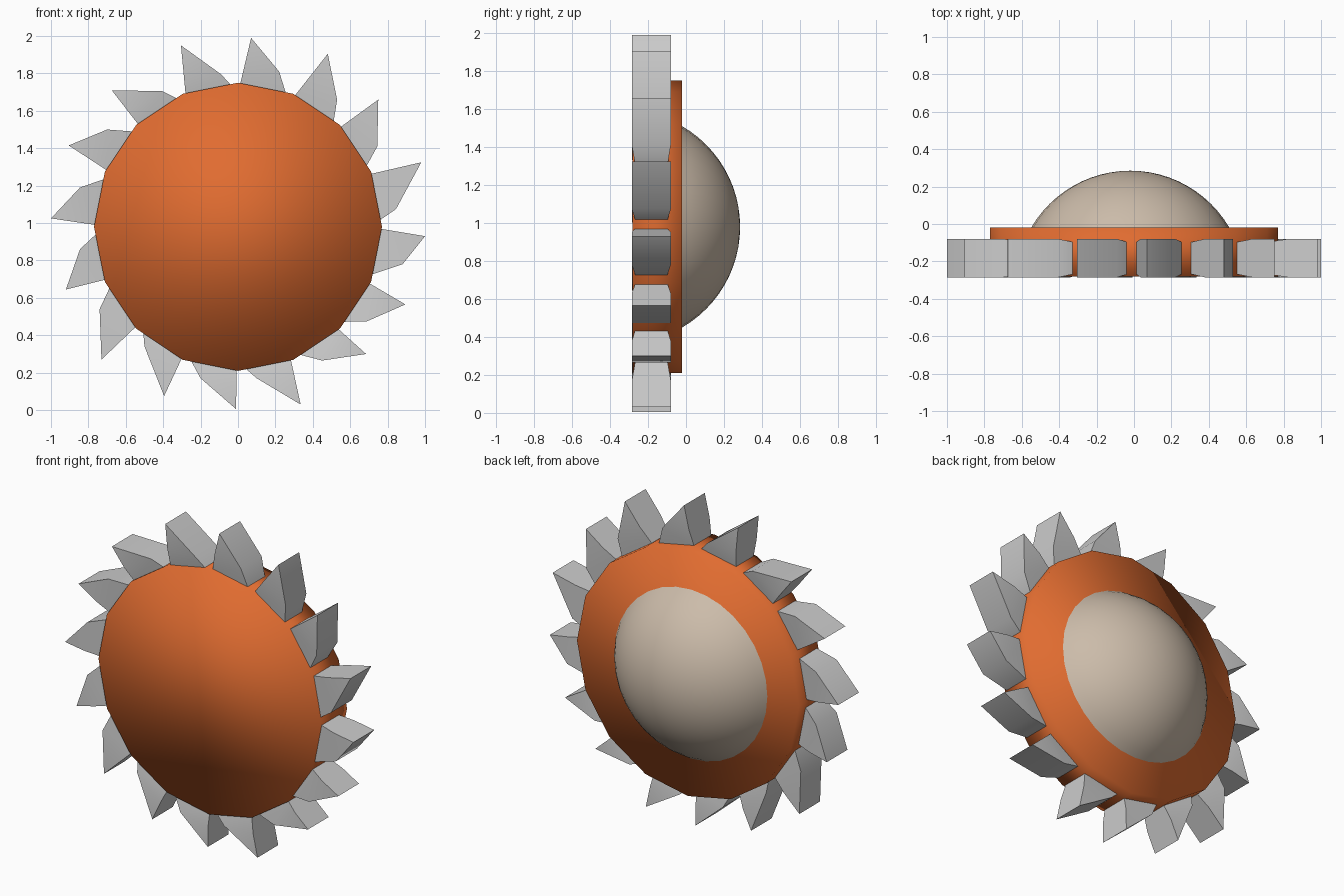
import bpy, bmesh
from math import sin, cos, pi, radians, asin
from mathutils import Vector

if "Cube" in bpy.data.objects:
    bpy.data.objects.remove(bpy.data.objects["Cube"])

CZ = 0.98      # hub height
R = 0.77       # hub radius


def make(name, verts, faces, color=None, smooth=None):
    me = bpy.data.meshes.new(name)
    me.from_pydata(verts, [], faces)
    bm = bmesh.new()
    bm.from_mesh(me)
    bmesh.ops.recalc_face_normals(bm, faces=bm.faces)
    bm.to_mesh(me)
    bm.free()
    ob = bpy.data.objects.new(name, me)
    bpy.context.collection.objects.link(ob)
    if color:
        mat = bpy.data.materials.new(name + "_paint")
        mat.diffuse_color = color
        mat.use_nodes = True
        mat.node_tree.nodes["Principled BSDF"].inputs["Base Color"].default_value = mat.diffuse_color
        me.materials.append(mat)
    bpy.ops.object.select_all(action='DESELECT')
    ob.select_set(True)
    bpy.context.view_layer.objects.active = ob
    if smooth is None:
        bpy.ops.object.shade_smooth()
    else:
        bpy.ops.object.shade_smooth_by_angle(angle=radians(smooth))
    return ob


def corner(k):
    a = pi / 2 - k * pi / 8
    return Vector((R * cos(a), CZ + R * sin(a)))


# 16-sided hub disc, smooth shaded
N = 16
verts = [(corner(k).x, y, corner(k).y) for y in (-0.282, -0.02) for k in range(N)]
faces = [list(range(N)), list(range(N, 2 * N))]
faces += [[k, (k + 1) % N, N + (k + 1) % N, N + k] for k in range(N)]
make("hub_disc", verts, faces, (0.75, 0.15, 0.03, 1))

# Rear dome: spherical cap
RS, rim, seg, rings = 0.613, 0.53, 32, 12
top = asin(rim / RS)
yc = 0.285 - RS
verts = [(-0.02, 0.285, CZ)]
for i in range(1, rings + 1):
    t = top * i / rings
    for j in range(seg):
        a = 2 * pi * j / seg
        verts.append((-0.02 + RS * sin(t) * cos(a), yc + RS * cos(t), CZ + RS * sin(t) * sin(a)))
faces = [[0, 1 + j, 1 + (j + 1) % seg] for j in range(seg)]
for i in range(rings - 1):
    for j in range(seg):
        a, b = 1 + i * seg + j, 1 + i * seg + (j + 1) % seg
        faces.append([a, b, b + seg, a + seg])
faces.append([1 + (rings - 1) * seg + j for j in range(seg)])
make("rear_dome", verts, faces, (0.6, 0.5, 0.4, 1), 40)

# Irregular teeth, clockwise from the top: (tip x, z, shoulder x, z)
teeth = [
    (0.07, 1.99, 0.22, 1.81), (0.48, 1.905, 0.53, 1.66),
    (0.75, 1.66, 0.745, 1.41), (0.98, 1.325, 0.845, 1.075),
    (1.0, 0.93, 0.88, 0.78), (0.895, 0.565, 0.69, 0.475),
    (0.685, 0.30, 0.45, 0.265), (0.335, 0.03, 0.10, 0.17),
    (-0.01, 0.005, -0.20, 0.17), (-0.395, 0.075, -0.50, 0.34),
    (-0.73, 0.27, -0.74, 0.54), (-0.92, 0.645, -0.845, 0.86),
    (-1.0, 1.025, -0.845, 1.19), (-0.905, 1.415, -0.70, 1.50),
    (-0.675, 1.71, -0.405, 1.705), (-0.305, 1.95, -0.09, 1.795),
]
y0, y1, inset = -0.285, -0.08, 0.02
for k, (tx, tz, sx, sz) in enumerate(teeth):
    a, b = corner(k), corner(k + 1)
    mid = (a + b) / 2 - Vector((0, CZ))
    sink = mid.normalized() * 0.02
    lead = a.lerp(b, 0.04) - sink
    trail = a.lerp(b, 0.9) - sink
    tip, shoulder = Vector((tx, tz)), Vector((sx, sz))
    belly = lead.lerp(tip, 0.45)
    verts = []
    for p, d in ((lead, inset), (belly, 0), (tip, 0), (shoulder, 0), (trail, inset)):
        verts += [(p.x, y0 + d, p.y), (p.x, y1 - d, p.y)]
    faces = [[0, 2, 6, 8], [2, 4, 6], [1, 3, 7, 9], [3, 5, 7]]
    faces += [[2 * i, 2 * i + 1, (2 * i + 3) % 10, (2 * i + 2) % 10] for i in range(5)]
    make("tooth_%02d" % (k + 1), verts, faces, None, 60)
